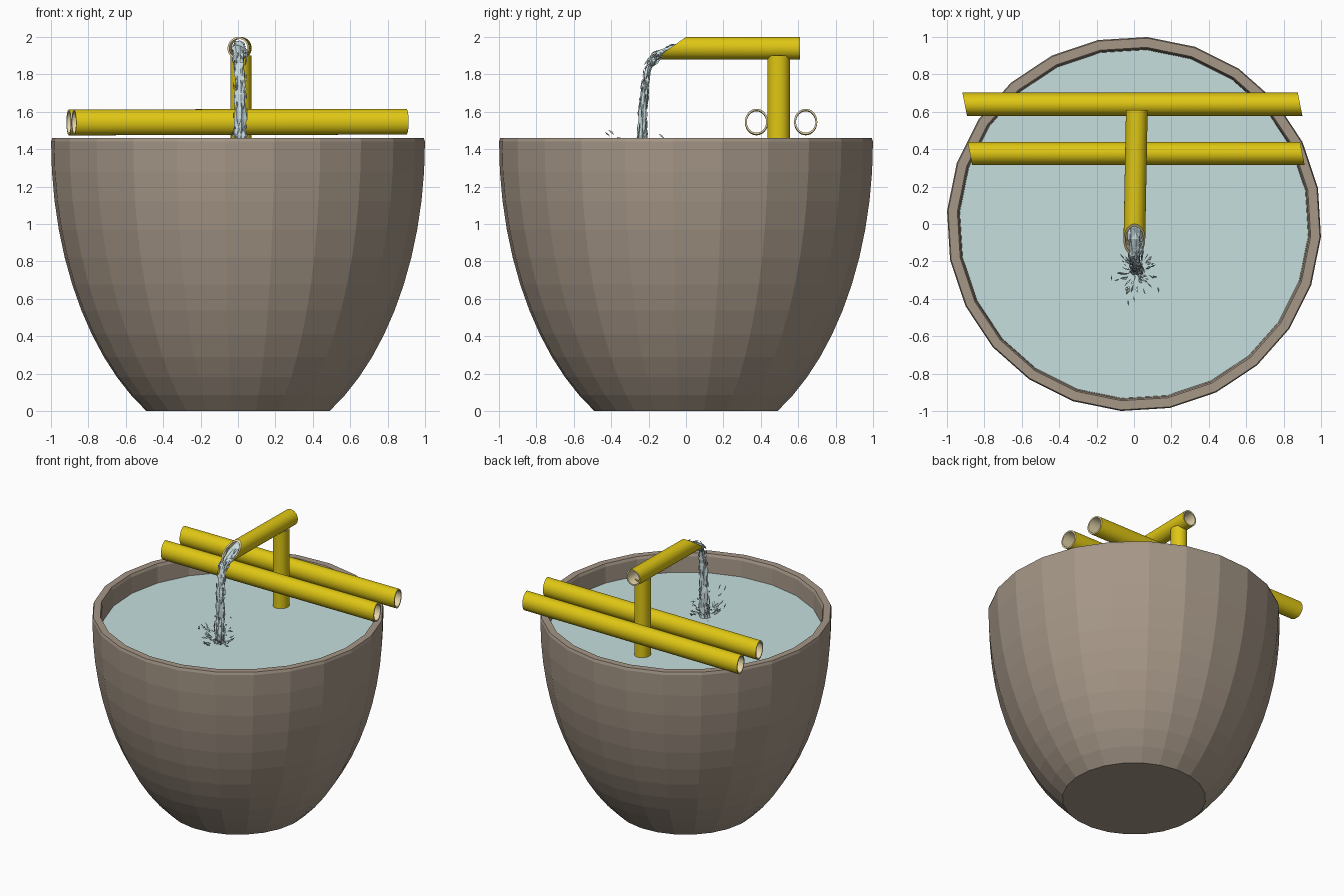
import bpy, bmesh, math, random
from mathutils import Vector

if "Cube" in bpy.data.objects:
    bpy.data.objects.remove(bpy.data.objects["Cube"])

random.seed(4)


def material(name, rgb):
    m = bpy.data.materials.new(name)
    m.diffuse_color = (*rgb, 1)
    m.use_nodes = True
    m.node_tree.nodes["Principled BSDF"].inputs["Base Color"].default_value = m.diffuse_color
    return m


STONE = material("stone", (0.38, 0.31, 0.245))
BAMBOO = material("bamboo", (0.74, 0.57, 0.007))
PITH = material("bamboo_inside", (0.80, 0.68, 0.40))
WATER = material("water", (0.56, 0.74, 0.73))
FOAM = material("falling_water", (0.60, 0.74, 0.76))


def finish(name, bm, *mats, smooth=False):
    me = bpy.data.meshes.new(name)
    bm.to_mesh(me)
    bm.free()
    ob = bpy.data.objects.new(name, me)
    bpy.context.collection.objects.link(ob)
    for m in mats:
        me.materials.append(m)
    if smooth:
        bpy.ops.object.select_all(action='DESELECT')
        ob.select_set(True)
        bpy.context.view_layer.objects.active = ob
        bpy.ops.object.shade_smooth_by_angle(angle=math.radians(35))
    return ob


def bridge(bm, a, b, mat=0):
    n = len(a)
    for i in range(n):
        j = (i + 1) % n
        bm.faces.new((a[i], a[j], b[j], b[i])).material_index = mat


# Basin: 24-sided profile of revolution, turned slightly
SIDES, TURN = 24, math.radians(-4)


def basin_ring(bm, r, z):
    return [bm.verts.new((r * math.cos(TURN + math.tau * i / SIDES),
                          r * math.sin(TURN + math.tau * i / SIDES), z))
            for i in range(SIDES)]


def curve_radius(z):
    return math.sqrt(1 - ((1.44 - z) / 1.652) ** 2)


bm = bmesh.new()
lats = [math.asin(1.44 / 1.652) * (1 - k / 11) for k in range(12)]
profile = [(math.cos(a), 1.44 - 1.652 * math.sin(a)) for a in lats]
profile += [(0.994, 1.46), (0.945, 1.46), (0.937, 1.44)]
profile += [(curve_radius(z) - 0.063, z) for z in (1.2, 0.9, 0.6, 0.3, 0.08)]
rings = [basin_ring(bm, r * 1.002, max(z, 0)) for r, z in profile]
for a, b in zip(rings, rings[1:]):
    bridge(bm, a, b)
bm.faces.new(rings[0][::-1])
bm.faces.new(rings[-1])
finish("stone_basin", bm, STONE)

# Still water surface inside the basin
bm = bmesh.new()
bm.faces.new(basin_ring(bm, 0.935, 1.32))
finish("water_surface", bm, WATER)


# Hollow bamboo pipe with optionally slanted ends
def pipe(name, p0, p1, u, ru, rv, slant0=(0, 0), slant1=(0, 0), wall=0.01, n=32):
    p0, p1, u = Vector(p0), Vector(p1), Vector(u)
    axis = (p1 - p0).normalized()
    v = axis.cross(u).normalized()
    bm = bmesh.new()

    def ring(p, slant, inset):
        out = []
        for i in range(n):
            t = math.tau * i / n
            a, b = (ru - inset) * math.cos(t), (rv - inset) * math.sin(t)
            out.append(bm.verts.new(p + u * a + v * b + axis * (slant[0] * a + slant[1] * b)))
        return out

    o0, o1 = ring(p0, slant0, 0), ring(p1, slant1, 0)
    i0, i1 = ring(p0, slant0, wall), ring(p1, slant1, wall)
    bridge(bm, o0, o1)
    bridge(bm, o1, i1, 1)
    bridge(bm, i1, i0, 1)
    bridge(bm, i0, o0, 1)
    bmesh.ops.recalc_face_normals(bm, faces=bm.faces)
    finish(name, bm, BAMBOO, PITH, smooth=True)


# Two rails resting on the rim, spout post and spout
for name, y, x0, x1 in (("front_rail", 0.377, -0.877, 0.900), ("back_rail", 0.640, -0.905, 0.888)):
    pipe(name, (x0, y, 1.543), (x1, y, 1.547), (0, 1, 0), 0.062, 0.069, (-0.2, 0), (-0.2, 0))
pipe("spout_post", (0.015, 0.495, 1.30), (0.015, 0.495, 1.90), (1, 0, 0), 0.056, 0.06)
# v points down-axis cross x: for a -y axis this is +z
pipe("spout", (0.015, 0.61, 1.94), (0.002, -0.085, 1.94), (1, 0, 0), 0.058, 0.06, (0, 0), (0, -1.42))

# Falling water: ragged tube along the arc
PATH = [Vector(p) for p in ((0.005, 0.02, 1.945), (0.005, -0.09, 1.925), (0.006, -0.155, 1.90),
                            (0.008, -0.200, 1.85), (0.010, -0.218, 1.75), (0.012, -0.230, 1.6),
                            (0.014, -0.237, 1.45), (0.016, -0.245, 1.315))]
WIDTH = [(0.045, 0.04), (0.045, 0.035), (0.040, 0.026), (0.034, 0.022),
         (0.034, 0.022), (0.036, 0.025), (0.040, 0.030), (0.048, 0.038)]


def on_path(t):
    s = min(t, 0.9999) * (len(PATH) - 1)
    k = int(s)
    f = s - k
    w = [WIDTH[k][i] * (1 - f) + WIDTH[k + 1][i] * f for i in (0, 1)]
    return PATH[k].lerp(PATH[k + 1], f), (PATH[k + 1] - PATH[k]).normalized(), w


bm = bmesh.new()
rings = []
for k in range(25):
    p, d, (wx, wn) = on_path(k / 24)
    side = Vector((1, 0, 0))
    nrm = side.cross(d).normalized()
    ring = []
    for i in range(9):
        a = math.tau * i / 9
        j = random.uniform(0.55, 1.0)
        ring.append(bm.verts.new(p + side * (wx * j * math.cos(a)) + nrm * (wn * j * math.sin(a))))
    rings.append(ring)
for a, b in zip(rings, rings[1:]):
    bridge(bm, a, b)
bm.faces.new(rings[0])
bm.faces.new(rings[-1])
bmesh.ops.triangulate(bm, faces=bm.faces)
bmesh.ops.recalc_face_normals(bm, faces=bm.faces)
finish("falling_water", bm, FOAM)


# Thin pointed shards around the stream and in the splash
def shard(bm, p, d, length, width):
    s = Vector((random.uniform(-1, 1), random.uniform(-1, 1), random.uniform(-1, 1))).cross(d).normalized()
    t = d.cross(s)
    mid = [bm.verts.new(p + s * (x * width) + t * (y * width * 0.5))
           for x, y in ((1, 0), (-0.4, 0.9), (-0.4, -0.9))]
    for e in (bm.verts.new(p + d * length), bm.verts.new(p - d * length)):
        for i in range(3):
            bm.faces.new((mid[i], mid[(i + 1) % 3], e))


bm = bmesh.new()
for _ in range(110):
    p, d, (wx, wn) = on_path(random.uniform(0.12, 0.98))
    a = random.uniform(0, math.tau)
    nrm = Vector((1, 0, 0)).cross(d).normalized()
    p = p + Vector((1, 0, 0)) * (wx * math.cos(a)) + nrm * (wn * math.sin(a))
    shard(bm, p, d, random.uniform(0.012, 0.03), random.uniform(0.003, 0.008))
for _ in range(60):
    a, r = random.uniform(0, math.tau), random.uniform(0.03, 0.12)
    out = Vector((math.cos(a), math.sin(a), 0))
    p = Vector((0.015, -0.26, 1.33 + random.uniform(0, 1.2) * r)) + out * r
    shard(bm, p, (out + Vector((0, 0, random.uniform(0, 1.2)))).normalized(),
          random.uniform(0.01, 0.026), random.uniform(0.004, 0.012))
for x, y, z in ((0.0, -0.40, 1.49), (-0.03, -0.42, 1.48), (0.03, -0.13, 1.47), (-0.12, -0.29, 1.42), (0.13, -0.35, 1.40)):
    shard(bm, Vector((x, y, z)), Vector((0.1, -0.7, 0.6)).normalized(), 0.022, 0.007)
bmesh.ops.recalc_face_normals(bm, faces=bm.faces)
finish("splash_drops", bm, FOAM)
